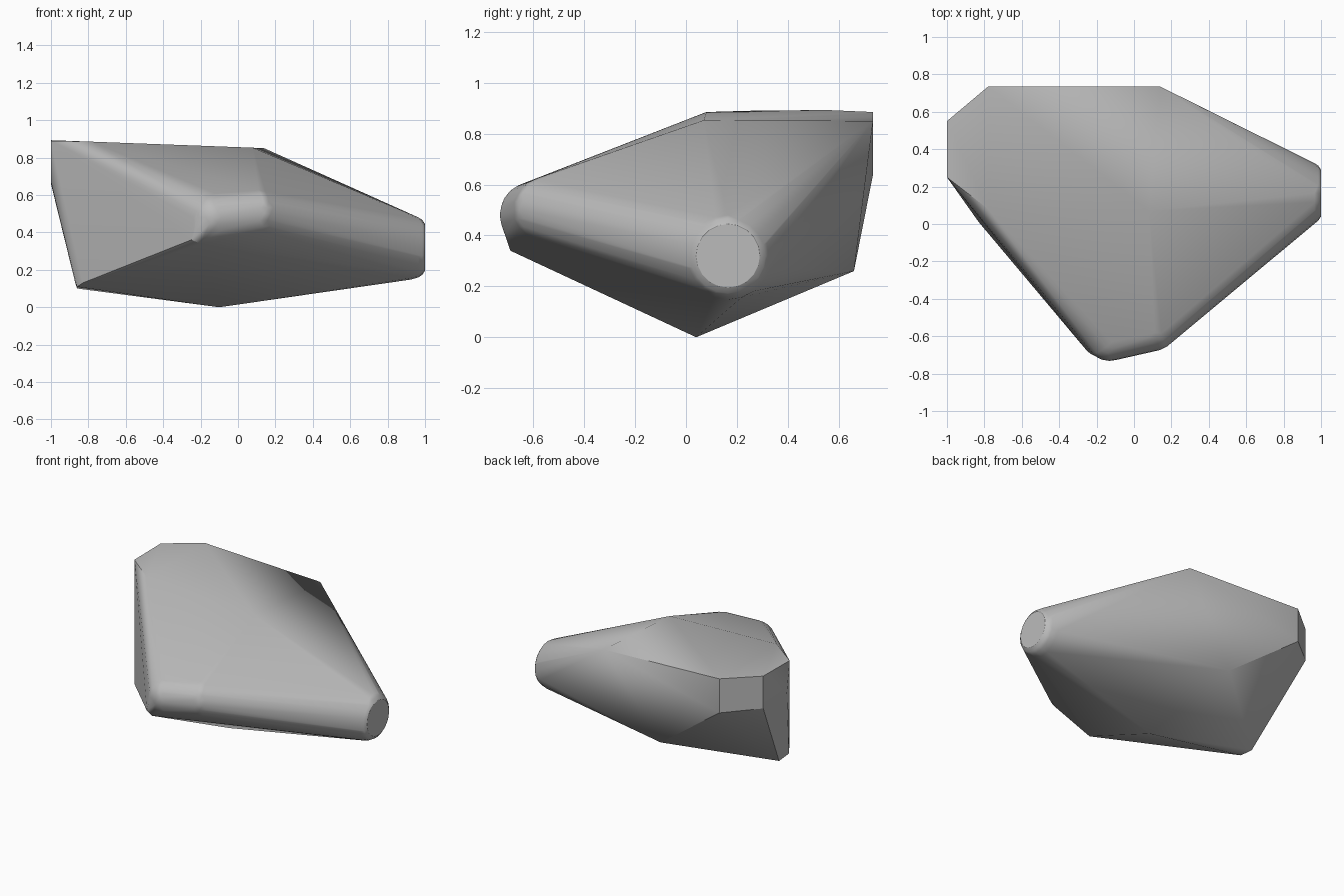
import bpy
import bmesh
from math import cos, sin, pi, radians
from mathutils import Matrix

cube = bpy.data.objects.get("Cube")
if cube:
    bpy.data.objects.remove(cube)

# Plain stone material
stone = bpy.data.materials.new("stone_grey")
stone.use_nodes = True
grey = (0.5, 0.5, 0.5, 1)
stone.diffuse_color = grey
stone.node_tree.nodes["Principled BSDF"].inputs["Base Color"].default_value = grey

# Flat top and chamfered back corner
crown = [(-1, .25, .89), (-1, .55, .893), (-.78, .735, .885), (.14, .735, .85),
         (-.78, .08, .885), (.08, .07, .853)]
chamfer_base = [(-1, .55, .66), (-1, .28, .67), (-.78, .735, .64)]

# Keel: lowest point, back corner and softened side corner
keel = [(-.1, .04, 0), (-.26, .66, .26), (-.86, .17, .1), (-.87, .1, .13),
        (-.86, .06, .11), (-.83, .01, .13)]

# Lower lip of the nose
lip = [(-.25, -.68, .36), (-.2, -.69, .34), (-.23, -.695, .41)]

# Round left end with a bevelled rim
rim = []
for x, radius in ((1, .125), (.985, .147), (.965, .16), (.925, .172)):
    for i in range(20):
        a = 2 * pi * i / 20
        rim.append((x, .165 + radius * cos(a), .32 + radius * sin(a)))

bm = bmesh.new()
for p in crown + chamfer_base + keel + lip + rim:
    bm.verts.new(p)

# Two balls round off the front nose
for centre, radius in (((-.13, -.6, .48), .132), ((.1, -.55, .5), .13)):
    bmesh.ops.create_icosphere(bm, subdivisions=3, radius=radius,
                               matrix=Matrix.Translation(centre))
bmesh.ops.delete(bm, geom=list(bm.edges) + list(bm.faces), context="EDGES_FACES")

# Wrap everything in one shell
result = bmesh.ops.convex_hull(bm, input=bm.verts)
inner = {v for v in result["geom_interior"] + result["geom_unused"]
         if isinstance(v, bmesh.types.BMVert)}
bmesh.ops.delete(bm, geom=list(inner), context="VERTS")
bmesh.ops.recalc_face_normals(bm, faces=bm.faces)

mesh = bpy.data.meshes.new("rock")
bm.to_mesh(mesh)
bm.free()
mesh.materials.append(stone)
rock = bpy.data.objects.new("rock", mesh)
bpy.context.collection.objects.link(rock)

# Soft rounded edges, crisp corners, flat large faces
bpy.ops.object.select_all(action="DESELECT")
rock.select_set(True)
bpy.context.view_layer.objects.active = rock
bpy.ops.object.shade_smooth_by_angle(angle=radians(30))
weighted = rock.modifiers.new("weighted_normals", "WEIGHTED_NORMAL")
weighted.keep_sharp = True
